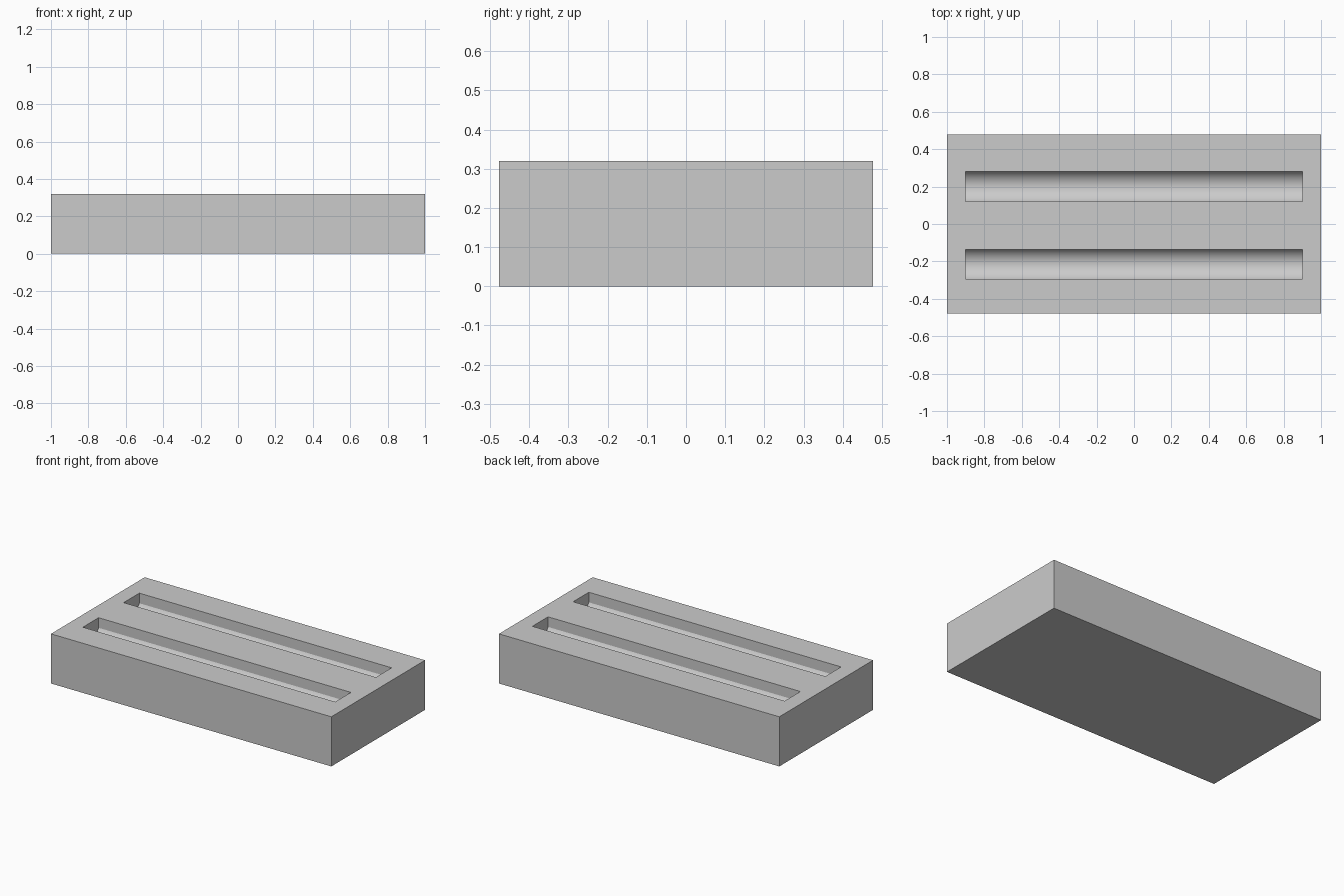
import bpy, bmesh, math

cube = bpy.data.objects.get("Cube")
if cube:
    bpy.data.objects.remove(cube, do_unlink=True)

LENGTH, WIDTH, HEIGHT = 2.0, 0.955, 0.32
SLOT_LENGTH, SLOT_HALF = 1.8, 0.08
WALL_DEPTH, FLOOR_RADIUS = 0.065, 0.092

grey = bpy.data.materials.new("light_grey")
grey.use_nodes = True
colour = (0.6, 0.6, 0.6, 1)
grey.diffuse_color = colour
grey.node_tree.nodes["Principled BSDF"].inputs["Base Color"].default_value = colour


def extrude_along_x(name, profile, length):
    """Closed (y, z) profile swept along x, centred on x = 0."""
    bm = bmesh.new()
    face = bm.faces.new([bm.verts.new((-length / 2, y, z)) for y, z in profile])
    swept = bmesh.ops.extrude_face_region(bm, geom=[face])
    moved = [v for v in swept["geom"] if isinstance(v, bmesh.types.BMVert)]
    bmesh.ops.translate(bm, verts=moved, vec=(length, 0, 0))
    bmesh.ops.recalc_face_normals(bm, faces=bm.faces)
    mesh = bpy.data.meshes.new(name)
    bm.to_mesh(mesh)
    bm.free()
    mesh.materials.append(grey)
    obj = bpy.data.objects.new(name, mesh)
    bpy.context.collection.objects.link(obj)
    return obj


def slot_profile(centre, steps=24):
    """Straight walls above a hollow, rounded floor."""
    half_angle = math.asin(SLOT_HALF / FLOOR_RADIUS)
    axis_z = HEIGHT - WALL_DEPTH + FLOOR_RADIUS * math.cos(half_angle)
    points = [(centre + SLOT_HALF, HEIGHT + 0.1), (centre - SLOT_HALF, HEIGHT + 0.1)]
    for i in range(steps + 1):
        a = half_angle * (2 * i / steps - 1)
        points.append((centre + FLOOR_RADIUS * math.sin(a),
                       axis_z - FLOOR_RADIUS * math.cos(a)))
    return points


# Solid block
w = WIDTH / 2
block = extrude_along_x("block", [(-w, 0), (w, 0), (w, HEIGHT), (-w, HEIGHT)], LENGTH)
bpy.context.view_layer.objects.active = block
block.select_set(True)

# Two long round-bottomed slots
for label, centre in (("front", -0.215), ("back", 0.2)):
    cutter = extrude_along_x(label + "_slot_cutter", slot_profile(centre), SLOT_LENGTH)
    cutter.hide_render = True
    cut = block.modifiers.new(label + "_slot", "BOOLEAN")
    cut.operation = "DIFFERENCE"
    cut.solver = "EXACT"
    cut.object = cutter
    bpy.ops.object.modifier_apply(modifier=cut.name)
    bpy.data.objects.remove(cutter, do_unlink=True)

# Smooth slot floors, crisp edges elsewhere
bpy.ops.object.shade_smooth_by_angle(angle=math.radians(20))
